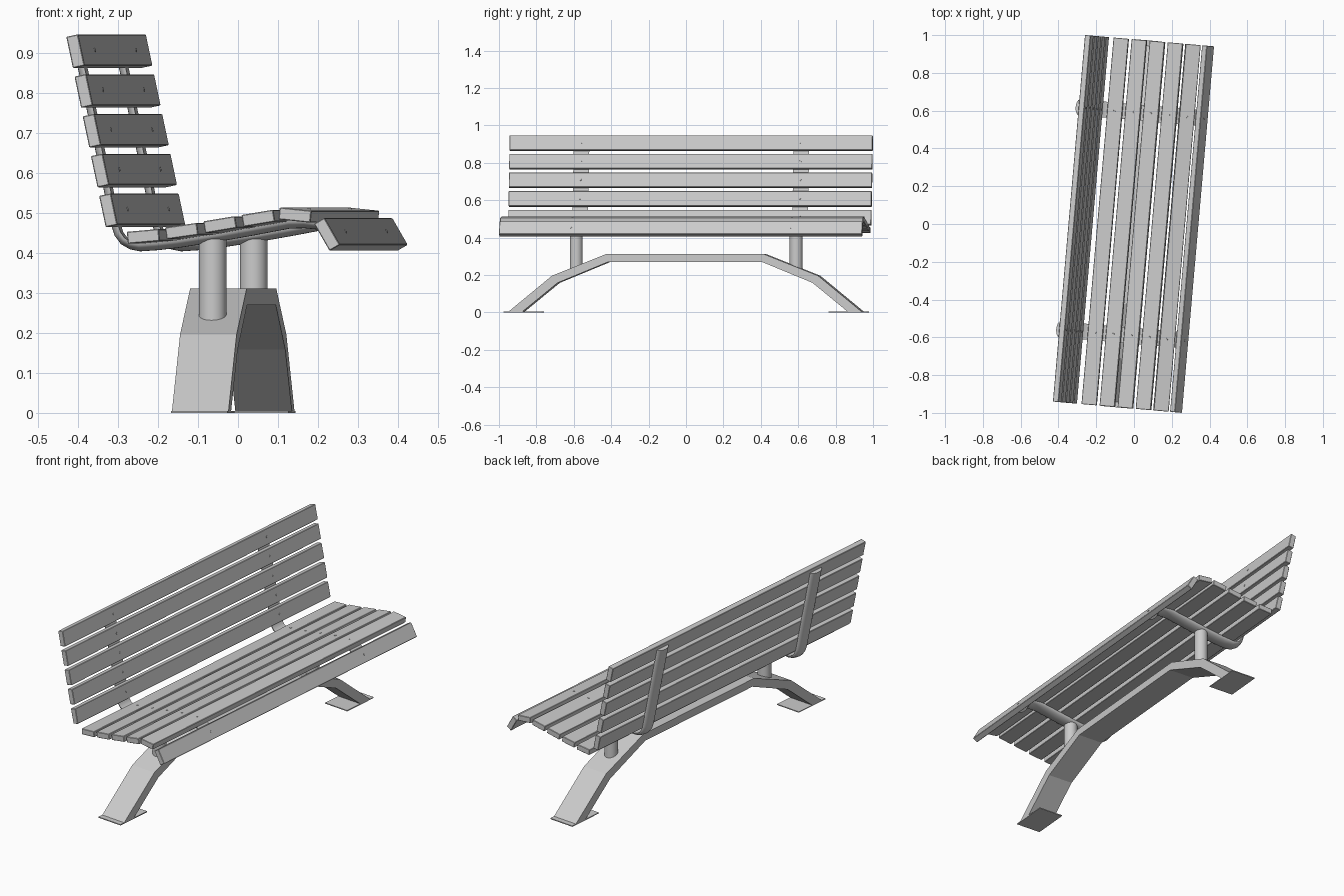
import bpy, bmesh, math
from mathutils import Vector, Matrix

if "Cube" in bpy.data.objects:
    bpy.data.objects.remove(bpy.data.objects["Cube"])

YAW = math.radians(-5)      # the whole bench is turned slightly
HALF = 0.974                # half slat length
POST_T = 0.59               # post / strap position along the bench
MID = -0.012                # centre of the base across the bench


def finish(bm, name, bevel=0, smooth=False):
    bmesh.ops.recalc_face_normals(bm, faces=bm.faces)
    me = bpy.data.meshes.new(name)
    bm.to_mesh(me)
    bm.free()
    ob = bpy.data.objects.new(name, me)
    bpy.context.collection.objects.link(ob)
    ob.rotation_euler.z = YAW
    if smooth:
        me.shade_smooth()
        me.set_sharp_from_angle(angle=math.radians(35))
    if bevel:
        m = ob.modifiers.new("bevel", "BEVEL")
        m.width, m.segments = bevel, 1
    return ob


def prism(name, pts, offset, bevel=0):
    """Extrude a closed outline of 3D points by offset."""
    bm = bmesh.new()
    f = bm.faces.new([bm.verts.new(p) for p in pts])
    r = bmesh.ops.extrude_face_region(bm, geom=[f])
    bmesh.ops.translate(bm, vec=offset,
                        verts=[v for v in r["geom"] if isinstance(v, bmesh.types.BMVert)])
    return finish(bm, name, bevel)


# Slats: (name, start x, start z, angle, width); body lies right of the direction
slats = [(f"back_slat_{i + 1}", -0.3167 + 0.0206 * i, 0.947 - 0.0995 * i, -78, 0.08)
         for i in range(5)]
slats += [("seat_slat_1", -0.194, 0.453, 5, 0.08),
          ("seat_slat_2", -0.098, 0.464, 8, 0.08),
          ("seat_slat_3", -0.002, 0.479, 9.5, 0.08),
          ("seat_slat_4", 0.094, 0.495, 9.5, 0.08),
          ("seat_slat_5", 0.190, 0.514, -6, 0.08),
          ("front_slat", 0.302, 0.488, -60, 0.078)]
THICK = 0.03
screws = bmesh.new()
for name, x, z, ang, w in slats:
    a = math.radians(ang)
    d = Vector((math.cos(a), 0, math.sin(a)))
    n = Vector((d.z, 0, -d.x))
    p = Vector((x, -HALF, z))
    prism(name, [p, p + d * w, p + d * w + n * THICK, p + n * THICK],
          Vector((0, 2 * HALF, 0)), 0.002)
    # Screw heads over each strap
    for side in (-1, 1):
        c = p + d * w / 2
        c.y = side * POST_T
        rot = (-n).to_track_quat("Z", "Y").to_matrix().to_4x4()
        bmesh.ops.create_cone(screws, cap_ends=True, segments=12, radius1=0.006,
                              radius2=0.005, depth=0.004, matrix=Matrix.Translation(c) @ rot)
finish(screws, "screw_heads")

# Curved half-round straps carrying the slats
path = [(-0.342, 0.92), (-0.253, 0.502), (-0.247, 0.474), (-0.240, 0.452),
        (-0.229, 0.437), (-0.213, 0.428), (-0.194, 0.424), (-0.15, 0.427),
        (-0.098, 0.433), (0.0, 0.448), (0.09, 0.464), (0.18, 0.481),
        (0.22, 0.482), (0.258, 0.478), (0.274, 0.470), (0.284, 0.456), (0.297, 0.434)]
pts = [Vector((x, 0, z)) for x, z in path]
for label, side in (("left", -1), ("right", 1)):
    bm = bmesh.new()
    rings = []
    for i, p in enumerate(pts):
        t = (pts[min(i + 1, len(pts) - 1)] - pts[max(i - 1, 0)]).normalized()
        n = Vector((t.z, 0, -t.x))
        ring = []
        for k in range(13):
            a = math.pi * k / 12
            ring.append(bm.verts.new(p + n * 0.02 * math.sin(a)
                                     + Vector((0, side * POST_T + 0.042 * math.cos(a), 0))))
        rings.append(ring)
    for r0, r1 in zip(rings, rings[1:]):
        for k in range(13):
            j = (k + 1) % 13
            bm.faces.new((r0[k], r0[j], r1[j], r1[k]))
    bm.faces.new(rings[0])
    bm.faces.new(rings[-1])
    finish(bm, f"strap_{label}", smooth=True)

    # Round post between arch and strap
    bm = bmesh.new()
    bmesh.ops.create_cone(bm, cap_ends=True, segments=32, radius1=0.0345, radius2=0.0345,
                          depth=0.215,
                          matrix=Matrix.Translation((MID, side * POST_T, 0.3325)))
    finish(bm, f"post_{label}", smooth=True)

    # Flat foot plate
    prism(f"foot_plate_{label}",
          [(MID - 0.071, side * y, z) for y, z in
           ((0.77, 0), (0.975, 0), (0.975, 0.005), (0.77, 0.005))], Vector((0.142, 0, 0)))

# Arched base, one outline mirrored about the middle
top = [(0.425, 0.311), (0.714, 0.196), (0.95, 0.002)]
under = [(0.875, 0.002), (0.684, 0.158), (0.412, 0.27)]
half = top + under
outline = half + [(-y, z) for y, z in reversed(half)]
prism("arched_base", [(MID - 0.071, y, z) for y, z in outline], Vector((0.142, 0, 0)))
